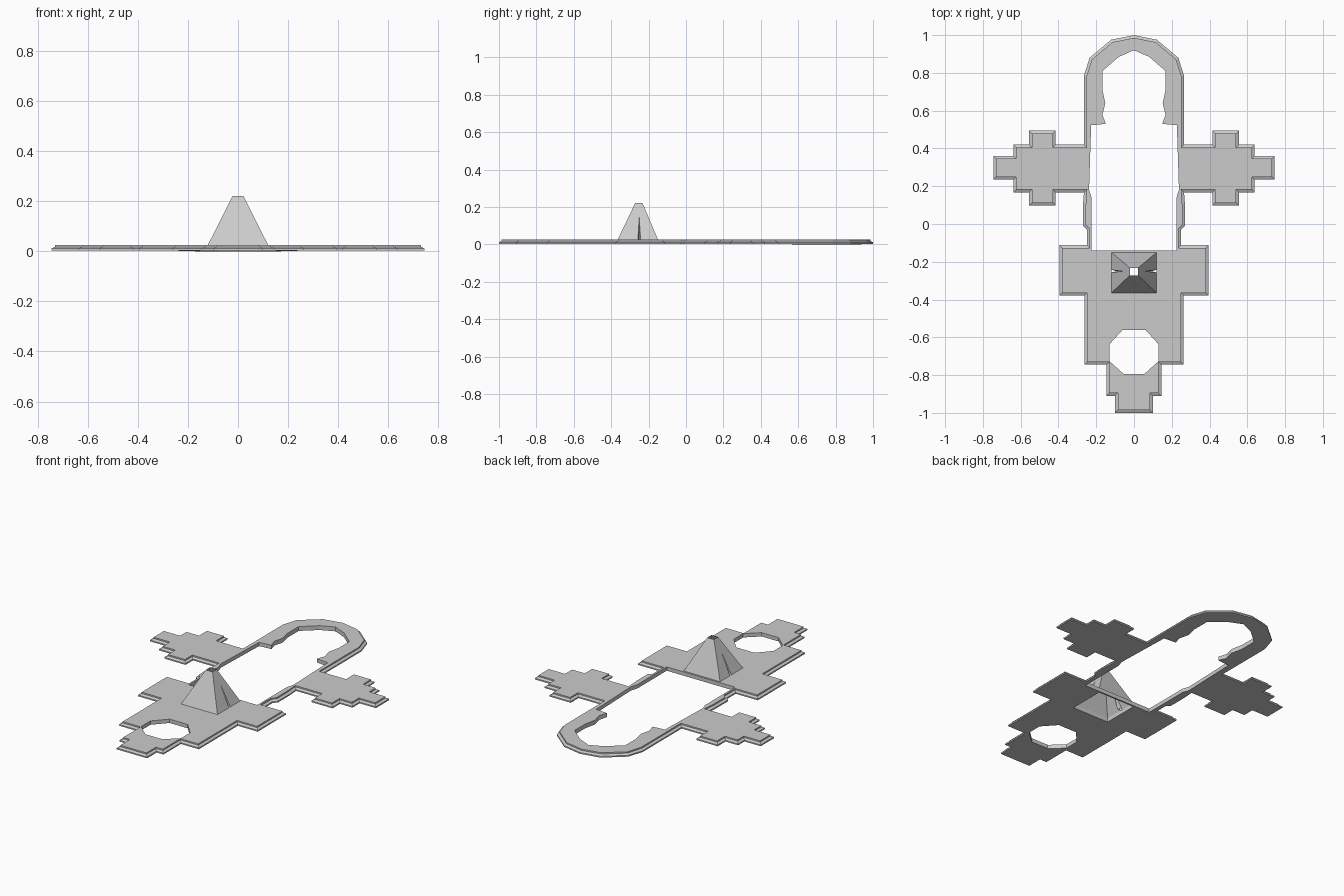
import bpy, bmesh
from mathutils import Vector

if "Cube" in bpy.data.objects:
    bpy.data.objects.remove(bpy.data.objects["Cube"])


def mirrored(half):
    """Close a right-hand half outline into a full one, mirrored over x = 0."""
    left = [(-x, y) for x, y in reversed(half) if abs(x) > 1e-6]
    return half + left


def inset(pts, d):
    """Mitred inward offset of a clockwise outline."""
    out, n = [], len(pts)
    for i in range(n):
        p, a, b = Vector(pts[i]), Vector(pts[i - 1]), Vector(pts[(i + 1) % n])
        u, v = (p - a).normalized(), (b - p).normalized()
        n1, n2 = Vector((u.y, -u.x)), Vector((v.y, -v.x))
        m = n1 + n2
        q = p + m * (2 * d / m.length_squared)
        out.append((q.x, q.y))
    return out


def finish(bm, name):
    bmesh.ops.recalc_face_normals(bm, faces=bm.faces)
    me = bpy.data.meshes.new(name)
    bm.to_mesh(me)
    bm.free()
    ob = bpy.data.objects.new(name, me)
    bpy.context.collection.objects.link(ob)
    return ob


BOTTOM, TOP = 0.003, 0.026

# Outer outline: apse, stepped transept arm, nave wall, front block, porch
outer = mirrored([
    (0, 1.0), (0.12, 0.976), (0.235, 0.88), (0.265, 0.785), (0.265, 0.42),
    (0.415, 0.42), (0.415, 0.494), (0.555, 0.494), (0.555, 0.42),
    (0.638, 0.42), (0.638, 0.36), (0.745, 0.36), (0.745, 0.235),
    (0.638, 0.235), (0.638, 0.168), (0.555, 0.168), (0.555, 0.098),
    (0.415, 0.098), (0.415, 0.168), (0.265, 0.168), (0.27, 0.1),
    (0.27, -0.01), (0.25, -0.03), (0.25, -0.112), (0.395, -0.112),
    (0.395, -0.378), (0.263, -0.378), (0.263, -0.745), (0.145, -0.745),
    (0.145, -0.91), (0.1, -0.91), (0.1, -1.0)])

# Openings: nave with apse, octagonal porch hole, hollow under the steeple
nave = mirrored([
    (0, 0.92), (0.08, 0.885), (0.167, 0.81), (0.167, 0.71), (0.152, 0.64),
    (0.167, 0.58), (0.15, 0.53), (0.227, 0.523), (0.238, 0.18),
    (0.225, 0.14), (0.225, -0.14)])
octagon = mirrored([(0.06, -0.56), (0.131, -0.638), (0.131, -0.725), (0.056, -0.793)])
X, Y0, Y1 = 0.12, -0.365, -0.15
shaft = mirrored([(X, Y1), (X, Y0)])

# Floor slab with a stepped, bevelled rim
bm = bmesh.new()
bottom_edges, top_edges = [], []


def wall(levels):
    rings = [[bm.verts.new((x, y, z)) for x, y in pts] for pts, z in levels]
    n = len(rings[0])
    for lo, hi in zip(rings, rings[1:]):
        for i in range(n):
            j = (i + 1) % n
            bm.faces.new((lo[i], lo[j], hi[j], hi[i]))
    for ring, store in ((rings[0], bottom_edges), (rings[-1], top_edges)):
        store += [bm.edges.get((ring[i], ring[(i + 1) % n])) for i in range(n)]
    return rings


rim = inset(outer, 0.014)
wall([(outer, BOTTOM), (outer, 0.011), (rim, 0.018), (rim, TOP)])
nave_rings = wall([(nave, BOTTOM), (nave, TOP)])
for hole in (octagon, shaft):
    wall([(hole, BOTTOM), (hole, TOP)])
for edges in (bottom_edges, top_edges):
    bmesh.ops.triangle_fill(bm, edges=edges, use_beauty=True, normal=(0, 0, 1))
# The apse lining drops to the ground
for v in nave_rings[0]:
    if v.co.y > 0.55:
        v.co.z = 0
bmesh.ops.dissolve_limit(bm, angle_limit=0.001, verts=bm.verts, edges=bm.edges)
finish(bm, "floor_slab")

# Hollow open-topped steeple with a narrow groove in each side
bm = bmesh.new()
tx, t0, t1, tz, mid = 0.022, -0.272, -0.232, 0.22, -0.25
sides = []
for s in (1, -1):
    V = lambda x, y, z: bm.verts.new((s * x, y, z))
    b0, b1 = V(X, Y0, TOP), V(X, Y1, TOP)
    a0, a1 = V(tx, t0, tz), V(tx, t1, tz)
    g0, g1 = V(X, mid - 0.007, TOP), V(X, mid + 0.007, TOP)
    inner = V(0.09, mid, TOP)
    tip = V(0.06, mid, TOP + (tz - TOP) * (X - 0.06) / (X - tx))
    for f in ((b0, g0, tip, a0), (g1, b1, a1, tip), (tip, a1, a0),
              (g0, inner, tip), (inner, g1, tip)):
        bm.faces.new(f)
    sides.append((b0, b1, a0, a1))
(r0, r1, ra0, ra1), (l0, l1, la0, la1) = sides
bm.faces.new((l0, r0, ra0, la0))
bm.faces.new((r1, l1, la1, ra1))
finish(bm, "steeple")
